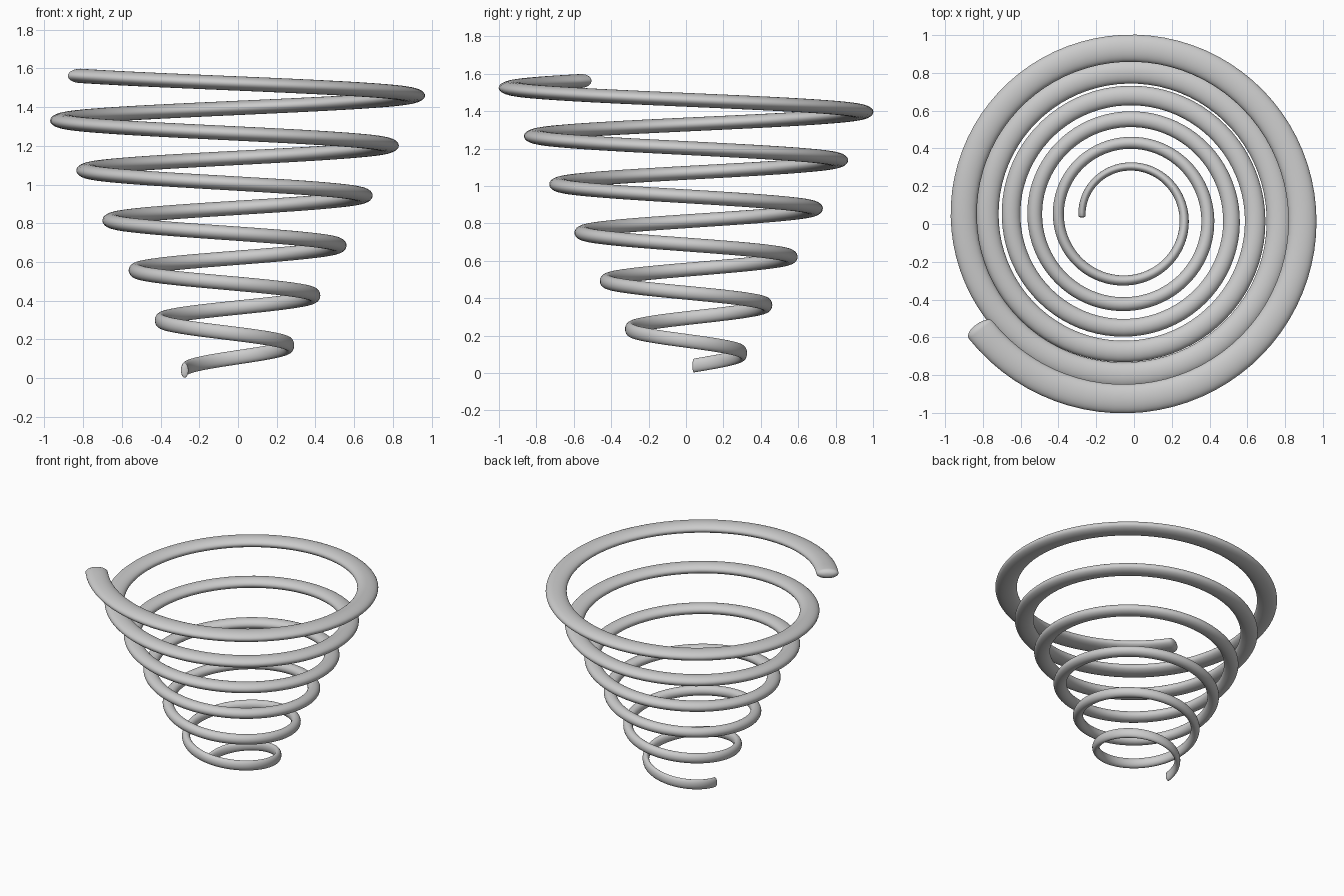
import bpy, bmesh
from math import sin, cos, pi, radians, sqrt

if "Cube" in bpy.data.objects:
    bpy.data.objects.remove(bpy.data.objects["Cube"])

# Conical coil: clockwise going up, radius and radial thickness grow with height
AXIS = (-0.036, 0.034)      # coil axis, so that the bounds are centred
U0, U1 = -0.25, 5.652       # first and last turn positions (u = 0 points to +y)
STEPS, SIDES = 480, 28
CAP = 0.006                 # length of each rounded end, in turns


def section(bm, u, scale):
    """One upright elliptical ring of the wire at turn position u."""
    a = pi / 2 - 2 * pi * u
    r = 0.27 + 0.1253 * u
    z = 0.103 + 0.2583 * u
    ring = []
    for i in range(SIDES):
        t = 2 * pi * i / SIDES
        rr = r * (1 + 0.08 * scale * cos(t))
        ring.append(bm.verts.new((AXIS[0] + rr * cos(a), AXIS[1] + rr * sin(a),
                                  z + 0.037 * scale * sin(t))))
    return ring


# Stations along the wire: rounded start, even body, rounded end
round_end = [(CAP * (1 - cos(k * pi / 12)), sin(k * pi / 12)) for k in range(1, 6)]
round_end = [(CAP * (1 - sqrt(1 - s * s)), s) for _, s in round_end]
stations = [(U0 + d, s) for d, s in round_end]
stations += [(U0 + CAP + (U1 - U0 - 2 * CAP) * i / STEPS, 1) for i in range(STEPS + 1)]
stations += [(U1 - d, s) for d, s in reversed(round_end)]

bm = bmesh.new()
rings = [section(bm, u, s) for u, s in stations]
for p, q in zip(rings, rings[1:]):
    for i in range(SIDES):
        j = (i + 1) % SIDES
        bm.faces.new((p[i], p[j], q[j], q[i]))
bm.faces.new(rings[0])
bm.faces.new(rings[-1])
bmesh.ops.recalc_face_normals(bm, faces=bm.faces)

mesh = bpy.data.meshes.new("conical_spring")
bm.to_mesh(mesh)
bm.free()
spring = bpy.data.objects.new("conical_spring", mesh)
bpy.context.collection.objects.link(spring)
bpy.context.view_layer.objects.active = spring
spring.select_set(True)
bpy.ops.object.shade_smooth_by_angle(angle=radians(40))
